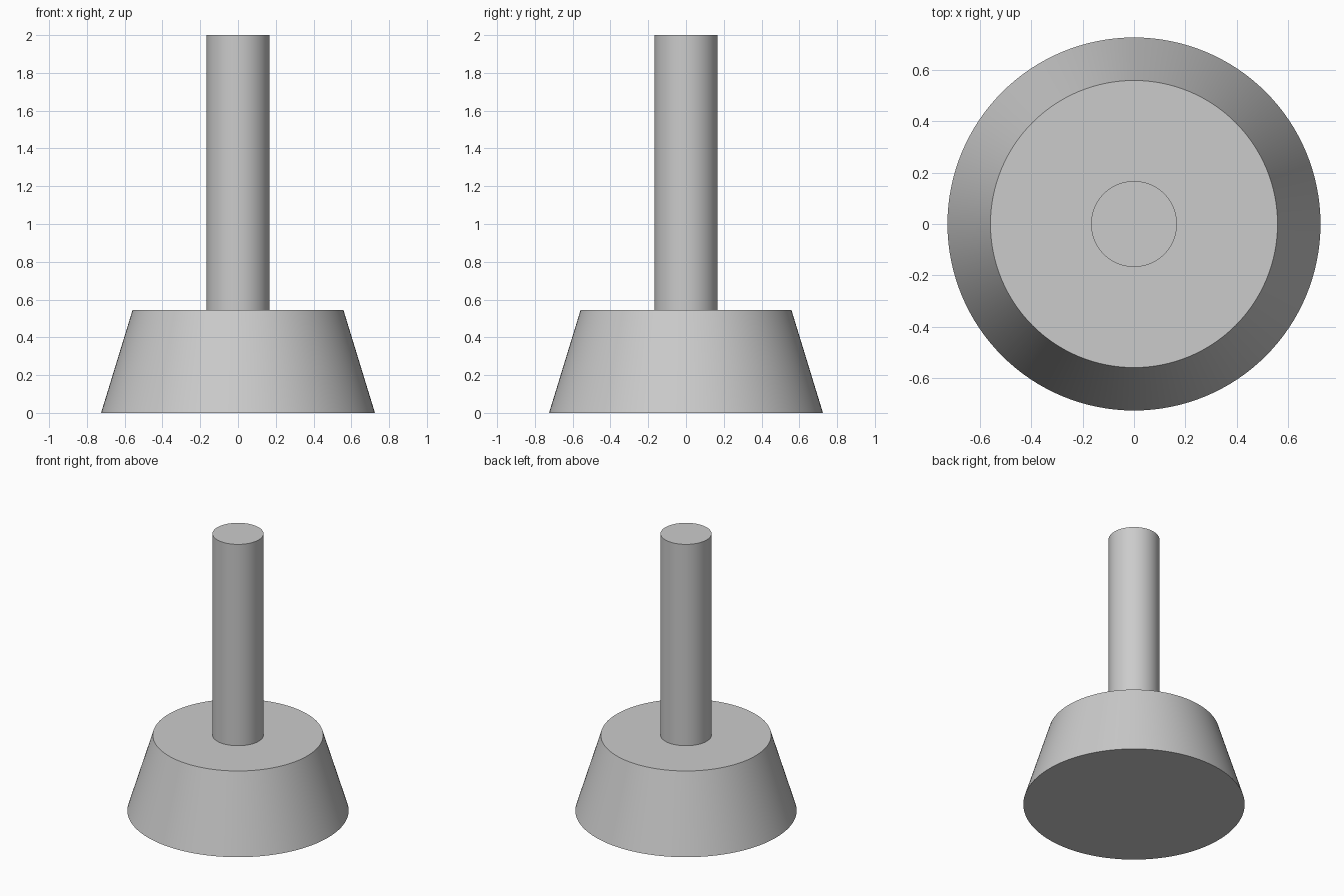
import bpy
import math

cube = bpy.data.objects.get("Cube")
if cube:
    bpy.data.objects.remove(cube, do_unlink=True)

# One plain grey for the whole model
grey = bpy.data.materials.new("plain_grey")
grey.use_nodes = True
colour = (0.6, 0.6, 0.6, 1)
grey.diffuse_color = colour
grey.node_tree.nodes["Principled BSDF"].inputs["Base Color"].default_value = colour


def round_part(name, bottom_radius, top_radius, bottom, top):
    """Upright capped cone or cylinder with smooth sides and sharp rims."""
    bpy.ops.mesh.primitive_cone_add(
        vertices=128, radius1=bottom_radius, radius2=top_radius,
        depth=top - bottom, location=(0, 0, (bottom + top) / 2))
    part = bpy.context.object
    part.name = name
    part.data.name = name
    part.data.materials.append(grey)
    bpy.ops.object.shade_smooth_by_angle(angle=math.radians(30))
    return part


BASE_HEIGHT = 0.545

# Tapered base
round_part("tapered_base", 0.725, 0.558, 0, BASE_HEIGHT)

# Straight shaft standing on the base
round_part("shaft", 0.167, 0.167, BASE_HEIGHT, 2)
